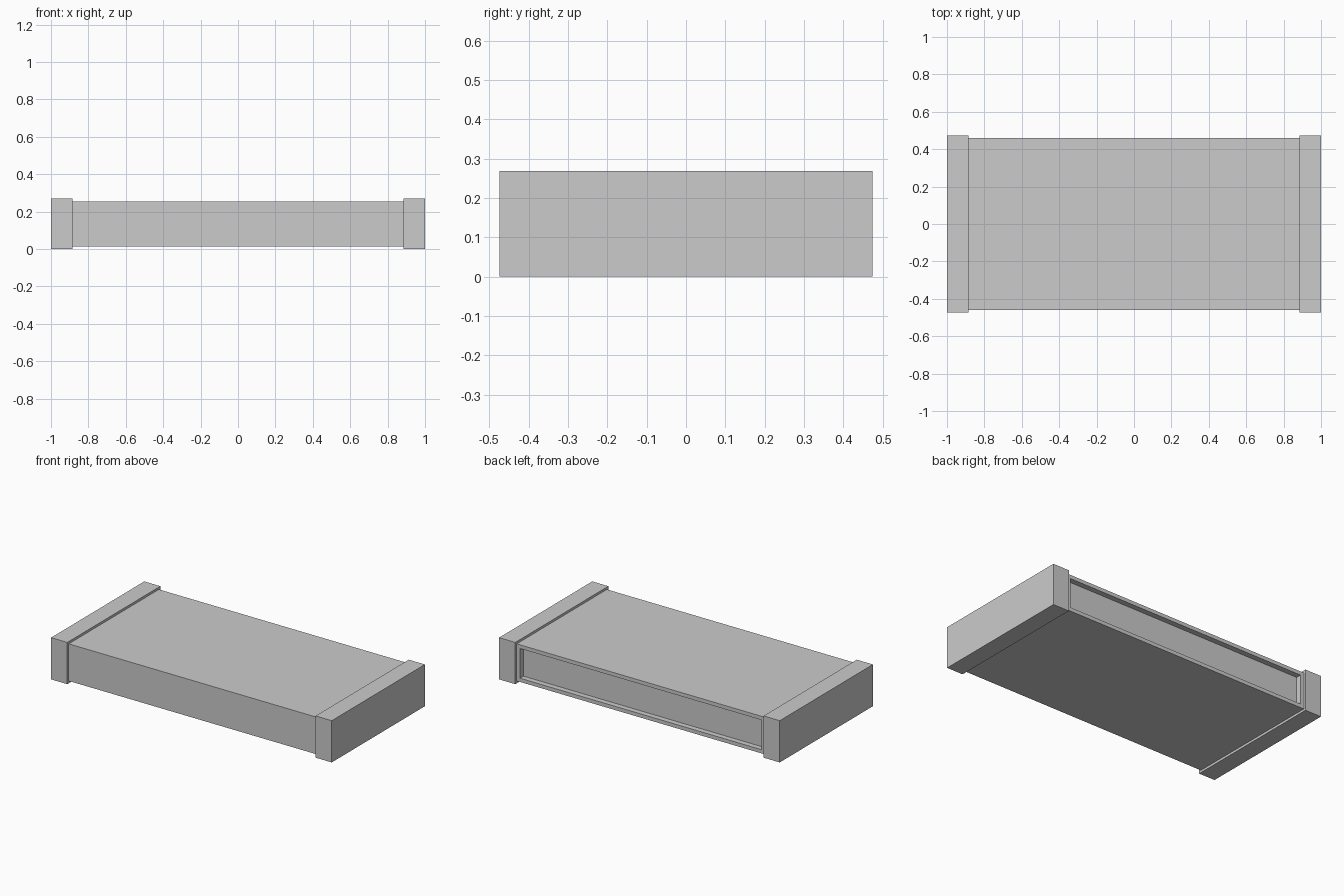
import bpy, bmesh
from mathutils import Vector

if "Cube" in bpy.data.objects:
    bpy.data.objects.remove(bpy.data.objects["Cube"])


def box(name, lo, hi):
    """Axis-aligned box; returns the object."""
    lo, hi = Vector(lo), Vector(hi)
    bm = bmesh.new()
    bmesh.ops.create_cube(bm, size=1)
    bmesh.ops.scale(bm, vec=hi - lo, verts=bm.verts)
    bmesh.ops.translate(bm, vec=(lo + hi) / 2, verts=bm.verts)
    mesh = bpy.data.meshes.new(name)
    bm.to_mesh(mesh)
    bm.free()
    obj = bpy.data.objects.new(name, mesh)
    bpy.context.collection.objects.link(obj)
    return obj


CAP_X, CAP_Y, CAP_Z = 0.885, 0.474, 0.269   # inner face, half depth, height
STEP = 0.015                                # body sits in from the caps
RIM, RECESS = 0.024, 0.035                  # back frame width and depth

# Long flat body between the end caps
body = box("body", (-CAP_X, -CAP_Y + STEP, STEP),
           (CAP_X, CAP_Y - STEP, CAP_Z - STEP))

# Framed recess in the back face
bm = bmesh.new()
bm.from_mesh(body.data)
bm.normal_update()
back = max(bm.faces, key=lambda f: f.normal.y)
bmesh.ops.inset_region(bm, faces=[back], thickness=RIM, use_even_offset=True)
panel = bmesh.ops.extrude_face_region(bm, geom=[back])
verts = [g for g in panel["geom"] if isinstance(g, bmesh.types.BMVert)]
bmesh.ops.translate(bm, vec=(0, -RECESS, 0), verts=verts)
if back.is_valid:
    bmesh.ops.delete(bm, geom=[back], context="FACES_ONLY")
bmesh.ops.recalc_face_normals(bm, faces=bm.faces)
bm.to_mesh(body.data)
bm.free()

# Thicker end caps
for side, x0, x1 in (("left", -1, -CAP_X), ("right", CAP_X, 1)):
    box(side + "_end_cap", (x0, -CAP_Y, 0), (x1, CAP_Y, CAP_Z))
